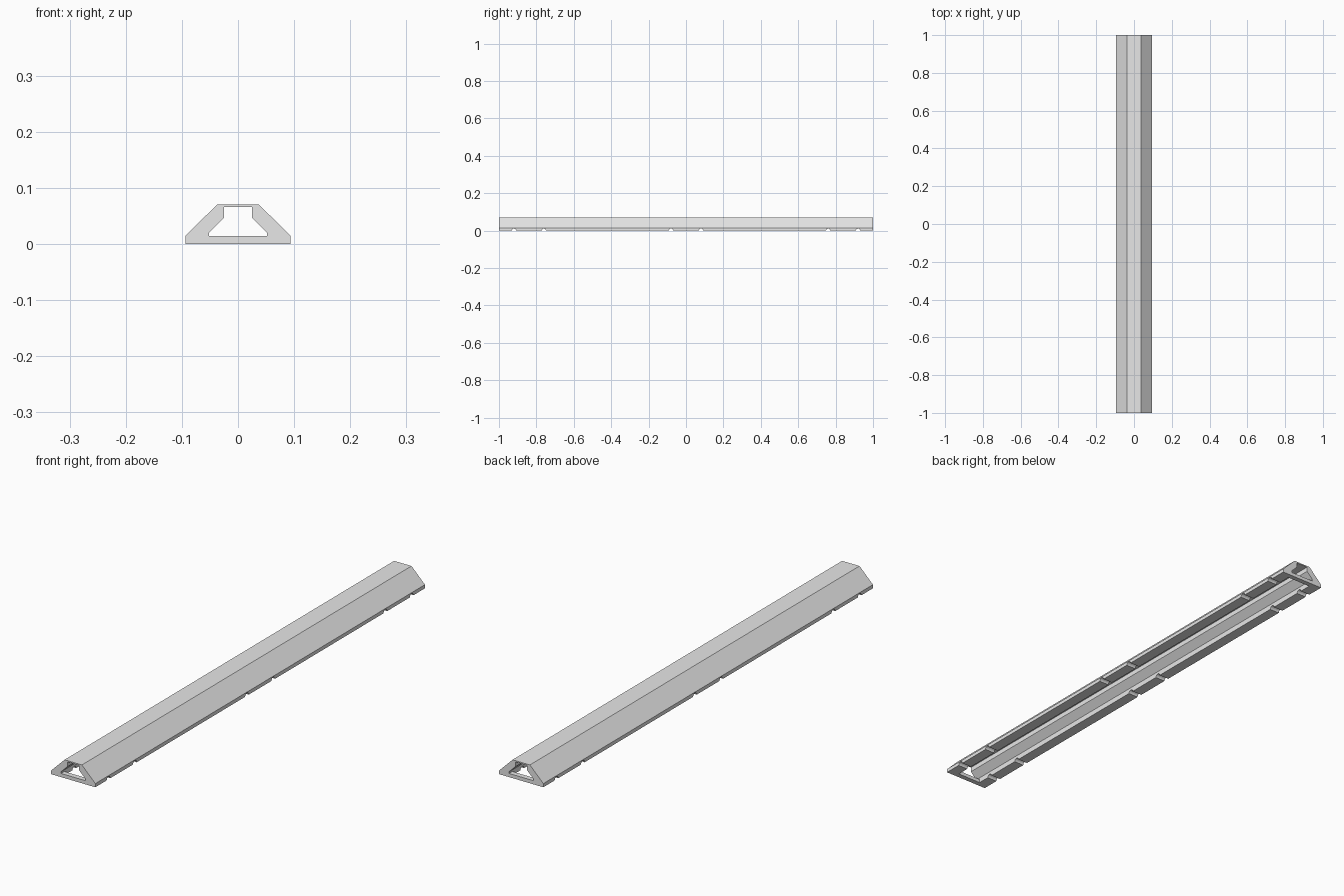
import bpy, bmesh, math
from mathutils import Matrix, Vector

if "Cube" in bpy.data.objects:
    bpy.data.objects.remove(bpy.data.objects["Cube"], do_unlink=True)

grey = bpy.data.materials.new("plain grey")
grey.use_nodes = True
grey.diffuse_color = (0.8, 0.8, 0.8, 1)
grey.node_tree.nodes["Principled BSDF"].inputs["Base Color"].default_value = (0.8, 0.8, 0.8, 1)


def finish(bm, name):
    bmesh.ops.recalc_face_normals(bm, faces=bm.faces)
    mesh = bpy.data.meshes.new(name)
    bm.to_mesh(mesh)
    bm.free()
    obj = bpy.data.objects.new(name, mesh)
    bpy.context.collection.objects.link(obj)
    mesh.materials.append(grey)
    return obj


def extrude_profile(name, points, y0, y1):
    """Extrude an x-z outline along y."""
    bm = bmesh.new()
    face = bm.faces.new([bm.verts.new((x, y0, z)) for x, z in points])
    moved = bmesh.ops.extrude_face_region(bm, geom=[face])["geom"]
    verts = [v for v in moved if isinstance(v, bmesh.types.BMVert)]
    bmesh.ops.translate(bm, verts=verts, vec=(0, y1 - y0, 0))
    return finish(bm, name)


# Half outline: outer skin up to the crown, then the channel back down
outer = [(0.094, 0), (0.094, 0.014), (0.037, 0.0705)]
inner = [(0.025, 0.0655), (0.025, 0.047), (0.0515, 0.0205), (0.0515, 0)]


def mirrored(points):
    return [(-x, z) for x, z in reversed(points)]


# Long ramp shell with a channel open underneath
shell = extrude_profile("ramp_shell", outer + mirrored(outer) +
                        mirrored(inner) + inner, -1, 1)

# Row of round grooves across the underside
bm = bmesh.new()
for y in (0.08, 0.76, 0.92):
    for side in (-1, 1):
        place = Matrix.Translation(Vector((0, side * y, 0))) @ Matrix.Rotation(math.pi / 2, 4, 'Y')
        bmesh.ops.create_cone(bm, cap_ends=True, segments=16, radius1=0.011,
                              radius2=0.011, depth=0.3, matrix=place)
cutter = finish(bm, "groove_cutter")
cutter.hide_render = True
cut = shell.modifiers.new("grooves", 'BOOLEAN')
cut.operation = 'DIFFERENCE'
cut.solver = 'EXACT'
cut.object = cutter
bpy.context.view_layer.objects.active = shell
bpy.ops.object.modifier_apply(modifier=cut.name)
bpy.data.objects.remove(cutter, do_unlink=True)

# Tie bars closing the channel floor at both ends
bar = [(-0.0515, 0), (0.0515, 0), (0.0515, 0.014), (-0.0515, 0.014)]
extrude_profile("front_tie_bar", bar, -1, -0.98)
extrude_profile("back_tie_bar", bar, 0.98, 1)
